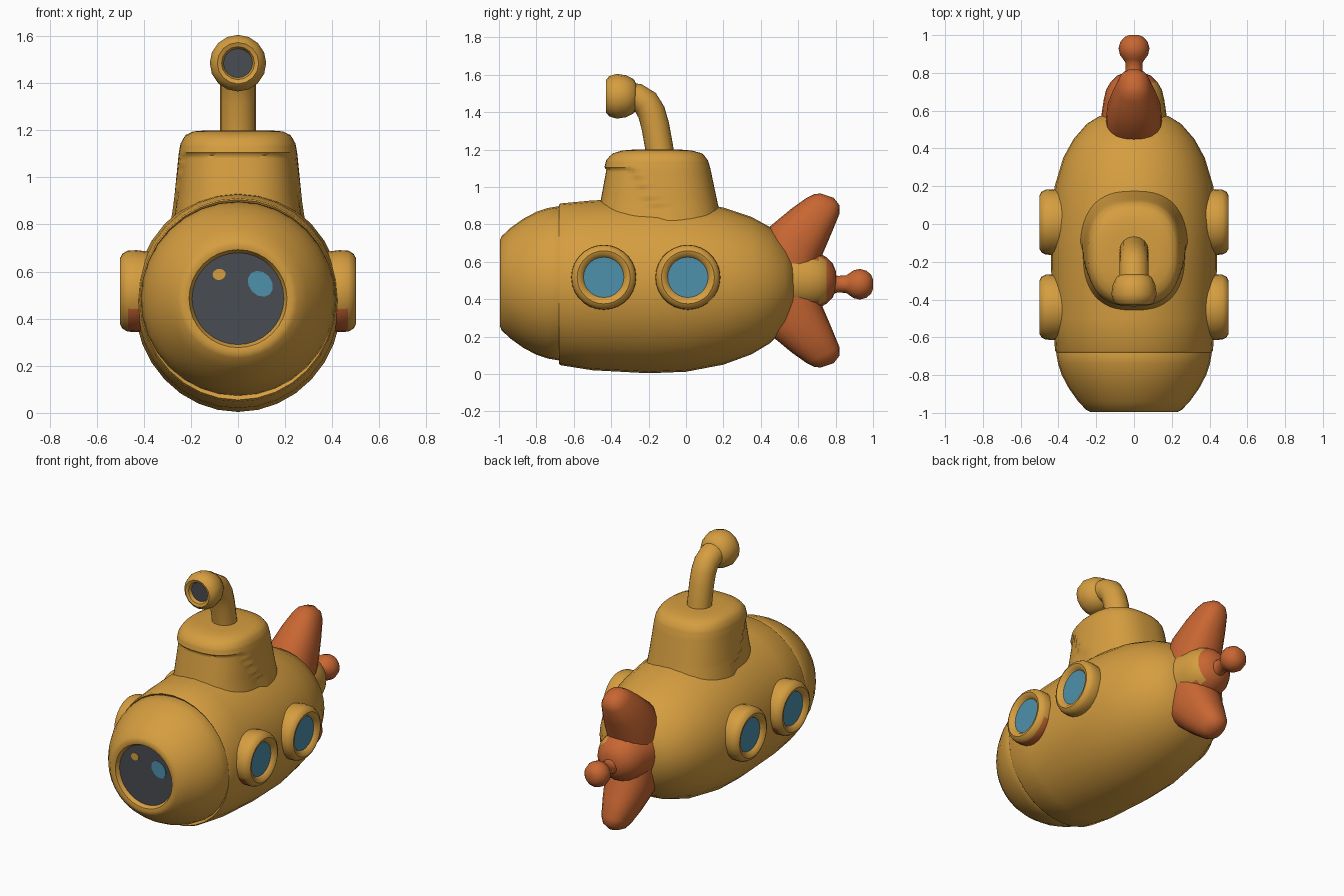
import bpy, bmesh, math
from mathutils import Vector

if "Cube" in bpy.data.objects:
    bpy.data.objects.remove(bpy.data.objects["Cube"])


def material(name, rgb):
    m = bpy.data.materials.new(name)
    m.diffuse_color = (*rgb, 1)
    m.use_nodes = True
    m.node_tree.nodes["Principled BSDF"].inputs["Base Color"].default_value = m.diffuse_color
    return m


YELLOW = material("yellow paint", (0.67, 0.342, 0.051))
ORANGE = material("orange paint", (0.578, 0.133, 0.032))
BLUE = material("blue glass", (0.076, 0.283, 0.413))
DARK = material("dark glass", (0.065, 0.072, 0.084))


def loft(name, rings, mats, band=None, rule=None, angle=40):
    """Skin closed rings of points; band(i) or rule(centre) picks the material index."""
    bm = bmesh.new()
    rows = [[bm.verts.new(p) for p in r] for r in rings]
    n = len(rows[0])
    for i in range(len(rows) - 1):
        for j in range(n):
            k = (j + 1) % n
            f = bm.faces.new((rows[i][j], rows[i][k], rows[i + 1][k], rows[i + 1][j]))
            f.material_index = band(i) if band else 0
    bm.faces.new(rows[0])
    cap = bm.faces.new(rows[-1])
    cap.material_index = band(len(rows) - 1) if band else 0
    if rule:
        for f in bm.faces:
            c = f.calc_center_median()
            f.material_index = rule(c, f.material_index)
    bmesh.ops.recalc_face_normals(bm, faces=bm.faces[:])
    me = bpy.data.meshes.new(name)
    bm.to_mesh(me)
    bm.free()
    for m in mats:
        me.materials.append(m)
    me.shade_smooth()
    me.set_sharp_from_angle(angle=math.radians(angle))
    ob = bpy.data.objects.new(name, me)
    bpy.context.collection.objects.link(ob)
    return ob


def ring(c, u, v, n=32, e=2.0):
    """Superellipse round centre c with half axes u and v."""
    c, u, v = Vector(c), Vector(u), Vector(v)
    pts = []
    for i in range(n):
        a = 2 * math.pi * i / n
        s, t = math.cos(a), math.sin(a)
        pts.append(c + u * math.copysign(abs(s) ** (2 / e), s)
                   + v * math.copysign(abs(t) ** (2 / e), t))
    return pts


def lathe_y(name, prof, z, mats, n=32, **kw):
    return loft(name, [ring((0, y, z), (r, 0, 0), (0, 0, r), n) for y, r in prof], mats, **kw)


# Hull: y, bottom, top, half width
hull = [(-0.66, 0.08, 0.88, 0.39), (-0.68, 0.055, 0.905, 0.412), (-0.67, 0.047, 0.912, 0.418),
        (-0.5, 0.02, 0.928, 0.43), (-0.2, 0.004, 0.94, 0.44), (0.0, 0.012, 0.925, 0.44),
        (0.2, 0.05, 0.89, 0.42), (0.35, 0.105, 0.84, 0.375), (0.45, 0.165, 0.785, 0.32),
        (0.53, 0.245, 0.70, 0.25), (0.57, 0.32, 0.64, 0.185), (0.585, 0.38, 0.58, 0.12)]
loft("hull", [ring((0, y, (a + b) / 2), (w, 0, 0), (0, 0, (b - a) / 2)) for y, a, b, w in hull],
     [YELLOW])

# Nose with recessed front window
nose = [(-0.65, 0.40), (-0.683, 0.412), (-0.74, 0.402), (-0.80, 0.382), (-0.87, 0.345),
        (-0.94, 0.295), (-0.985, 0.252), (-0.995, 0.23), (-0.99, 0.208), (-0.965, 0.195),
        (-0.965, 0.188)]
lathe_y("nose", nose, 0.485, [YELLOW, DARK], band=lambda i: 1 if i >= 9 else 0)

# Painted glints on the front window
for name, x, z, u, v, m in [("blue_glint", 0.095, 0.548, (0.04, 0, -0.045), (0.036, 0, 0.032), BLUE),
                            ("yellow_glint", -0.08, 0.588, (0.026, 0, 0.01), (-0.01, 0, 0.022), YELLOW)]:
    loft(name, [ring((x, y, z), u, v, 12) for y in (-0.964, -0.969)], [m])

# Portholes on both sides
rim = [(0.36, 0.165), (0.43, 0.174), (0.468, 0.172), (0.49, 0.16), (0.5, 0.142),
       (0.494, 0.122), (0.474, 0.108), (0.474, 0.103)]
for side, s in (("right", 1), ("left", -1)):
    for place, y in (("front", -0.44), ("rear", 0.01)):
        stain = None
        if place == "front":
            stain = lambda c, i: 2 if abs(c.x) < 0.46 and c.z < 0.46 and i == 0 else i
        loft(f"{side}_{place}_porthole",
             [ring((s * x, y, 0.517), (0, r, 0), (0, 0, r), 28) for x, r in rim],
             [YELLOW, BLUE, ORANGE], band=lambda i: 1 if i >= 6 else 0, rule=stain)

# Conning tower: z, half width, front y, rear y
levels = [(0.82, 0.285, -0.49, 0.19), (0.92, 0.27, -0.472, 0.168), (1.10, 0.252, -0.437, 0.13),
          (1.15, 0.243, -0.425, 0.115), (1.18, 0.222, -0.39, 0.085), (1.195, 0.19, -0.34, 0.03),
          (1.2, 0.13, -0.28, -0.03)]


def tower_ring(z):
    for a, b in zip(levels, levels[1:]):
        if a[0] <= z <= b[0]:
            t = (z - a[0]) / (b[0] - a[0])
            w, f, r = (a[k] + (b[k] - a[k]) * t for k in (1, 2, 3))
            break
    c = Vector((0, (f + r) / 2, z))
    pts = ring(c, (w, 0, 0), (0, (r - f) / 2, 0), 64, 2.5)
    # lower front set back beneath the visor lip
    out = []
    for p in pts:
        t = min(max((p.y + 0.32) / 0.16, 0), 1)
        lip = 1.105 - 0.2 * t * t * (3 - 2 * t)
        out.append(c + (p - c) * 0.955 if z < lip and p.y < -0.14 else p)
    return out


zs = [0.82] + [0.88 + 0.0125 * i for i in range(22)] + [1.165, 1.18, 1.195, 1.2]
loft("conning_tower", [tower_ring(z) for z in zs], [YELLOW], angle=50)

# Periscope tube, bending forwards
path = [(-0.135, 1.15), (-0.145, 1.22), (-0.165, 1.33), (-0.185, 1.40), (-0.215, 1.45),
        (-0.26, 1.478), (-0.33, 1.485)]
tube = []
for i, (y, z) in enumerate(path):
    a, b = path[max(i - 1, 0)], path[min(i + 1, len(path) - 1)]
    d = Vector((0, b[0] - a[0], b[1] - a[1])).normalized()
    tube.append(ring((0, y, z), (0.077, 0, 0), d.cross(Vector((1, 0, 0))) * 0.075, 16))
loft("periscope_tube", tube, [YELLOW])

# Periscope head with dark lens
head = [(-0.262, 0.06), (-0.28, 0.092), (-0.32, 0.112), (-0.37, 0.12), (-0.41, 0.108),
        (-0.427, 0.088), (-0.42, 0.07), (-0.40, 0.062), (-0.40, 0.058)]
lathe_y("periscope_head", head, 1.485, [YELLOW, DARK], 16, band=lambda i: 1 if i >= 7 else 0)

# Tail fins: front edge, rear edge, half thickness
fin = [((0.40, 0.68), (0.69, 0.53), 0.15), ((0.45, 0.79), (0.73, 0.64), 0.145),
       ((0.565, 0.885), (0.777, 0.75), 0.115), ((0.645, 0.942), (0.82, 0.855), 0.085),
       ((0.685, 0.962), (0.822, 0.9), 0.062), ((0.72, 0.965), (0.79, 0.942), 0.025)]
for name, s in (("upper_fin", 1), ("lower_fin", -1)):
    rings = []
    for (fy, fz), (ry, rz), t in fin:
        a = Vector((0, fy, 0.5 + s * (fz - 0.5)))
        b = Vector((0, ry, 0.5 + s * (rz - 0.5)))
        rings.append(ring((a + b) / 2, (b - a) / 2, (t, 0, 0), 20, 2.3))
    loft(name, rings, [ORANGE], angle=50)

# Tail hub, with a yellow patch on the right
hub = [(0.5, 0.18), (0.58, 0.172), (0.62, 0.166), (0.66, 0.16), (0.71, 0.148), (0.75, 0.125),
       (0.785, 0.09), (0.803, 0.045)]
lathe_y("tail_hub", hub, 0.5, [ORANGE, YELLOW], 24,
        rule=lambda c, i: int(c.x > 0.08 and c.y < 0.75 and abs(c.z - 0.5) < 0.11))

# Tail shaft and knob
knob = [(0.78, 0.055), (0.81, 0.045), (0.855, 0.046), (0.87, 0.056), (0.895, 0.074),
        (0.93, 0.082), (0.965, 0.072), (0.99, 0.05), (1.0, 0.025)]
lathe_y("tail_knob", knob, 0.48, [ORANGE], 16)
